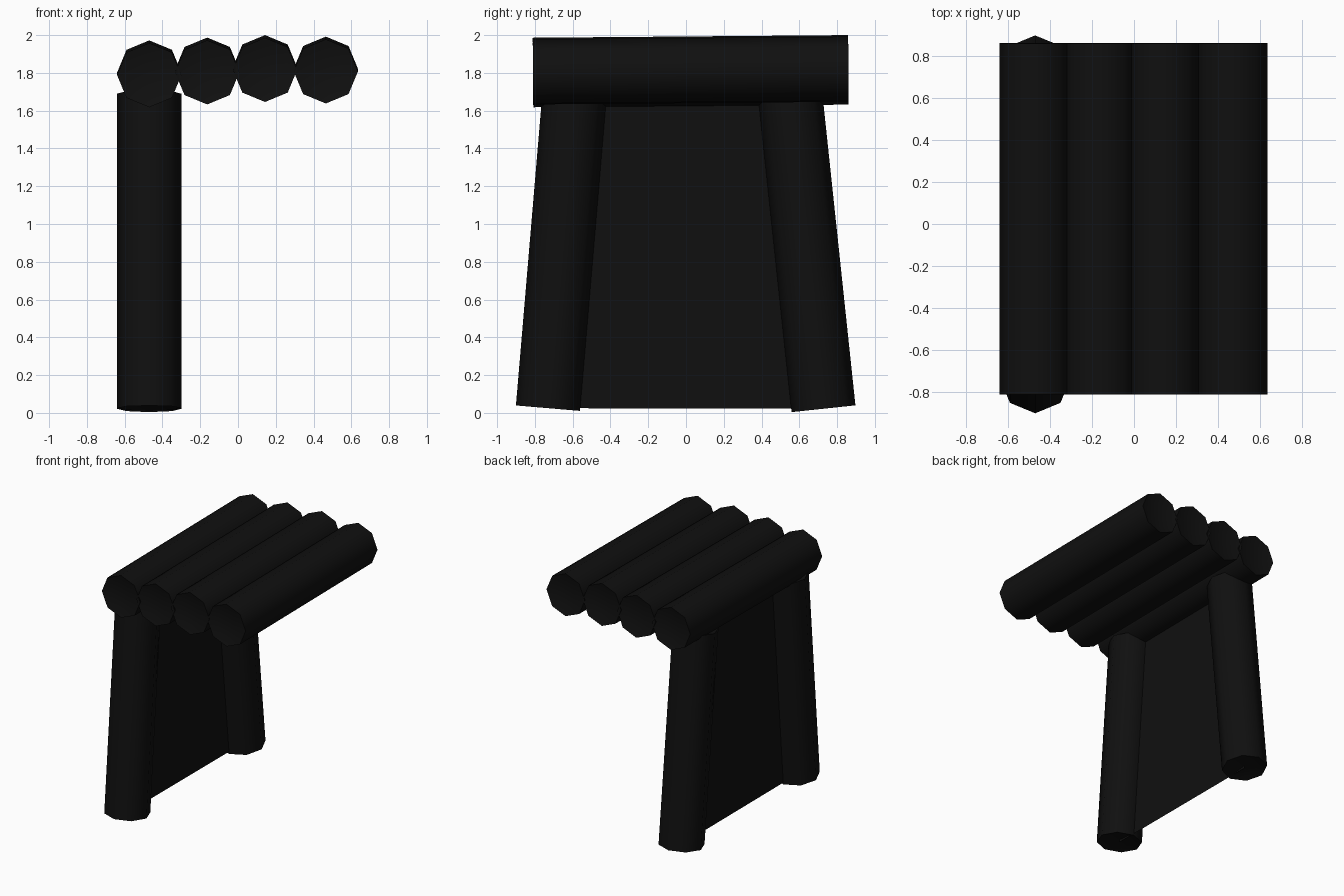
import bpy, bmesh, math
from mathutils import Vector, Matrix

if "Cube" in bpy.data.objects:
    bpy.data.objects.remove(bpy.data.objects["Cube"])

dark = bpy.data.materials.new("charred black wood")
dark.diffuse_color = (0.005, 0.005, 0.005, 1)
dark.use_nodes = True
dark.node_tree.nodes["Principled BSDF"].inputs["Base Color"].default_value = dark.diffuse_color
R, SIDES = 0.17, 8


def finish(bm, name):
    mesh = bpy.data.meshes.new(name)
    bm.to_mesh(mesh)
    bm.free()
    mesh.materials.append(dark)
    obj = bpy.data.objects.new(name, mesh)
    bpy.context.collection.objects.link(obj)
    return obj


def log(name, a, b):
    """Eight-sided log from a to b with slightly dished ends."""
    a, b = Vector(a), Vector(b)
    d = (b - a).normalized()
    x = Vector((1, 0, 0))
    y = d.cross(x).normalized()
    bm = bmesh.new()

    def ring(c, r):
        return [bm.verts.new(c + r * (math.cos(t) * x + math.sin(t) * y))
                for t in (2 * math.pi * i / SIDES for i in range(SIDES))]

    # dish, rim, rim, dish
    rings = [ring(a + d * 0.02, R * 0.6), ring(a, R),
             ring(b, R), ring(b - d * 0.02, R * 0.6)]
    for p, q in zip(rings, rings[1:]):
        for i in range(SIDES):
            j = (i + 1) % SIDES
            bm.faces.new((p[i], p[j], q[j], q[i]))
    bm.faces.new(rings[0])
    bm.faces.new(rings[-1])
    bmesh.ops.recalc_face_normals(bm, faces=bm.faces)
    obj = finish(bm, name)
    bpy.context.view_layer.objects.active = obj
    obj.select_set(True)
    bpy.ops.object.shade_smooth_by_angle(angle=math.radians(50))
    obj.select_set(False)


# roof logs, very slightly higher at the back
for i, (x, z) in enumerate([(-0.47, 1.795), (-0.163, 1.81), (0.143, 1.823), (0.465, 1.815)]):
    log(f"roof_log_{i + 1}", (x, -0.81, z - 0.007), (x, 0.86, z + 0.007))

# two leaning posts
X = -0.47
front = ((X, -0.731, 0.025), (X, -0.59, 1.69))
back = ((X, 0.728, 0.022), (X, 0.551, 1.69))
log("front_post", *front)
log("back_post", *back)

# thin hide stretched between the post axes
bm = bmesh.new()
bm.faces.new([bm.verts.new(p) for p in (front[0], back[0], back[1], front[1])])
finish(bm, "wall_sheet")
